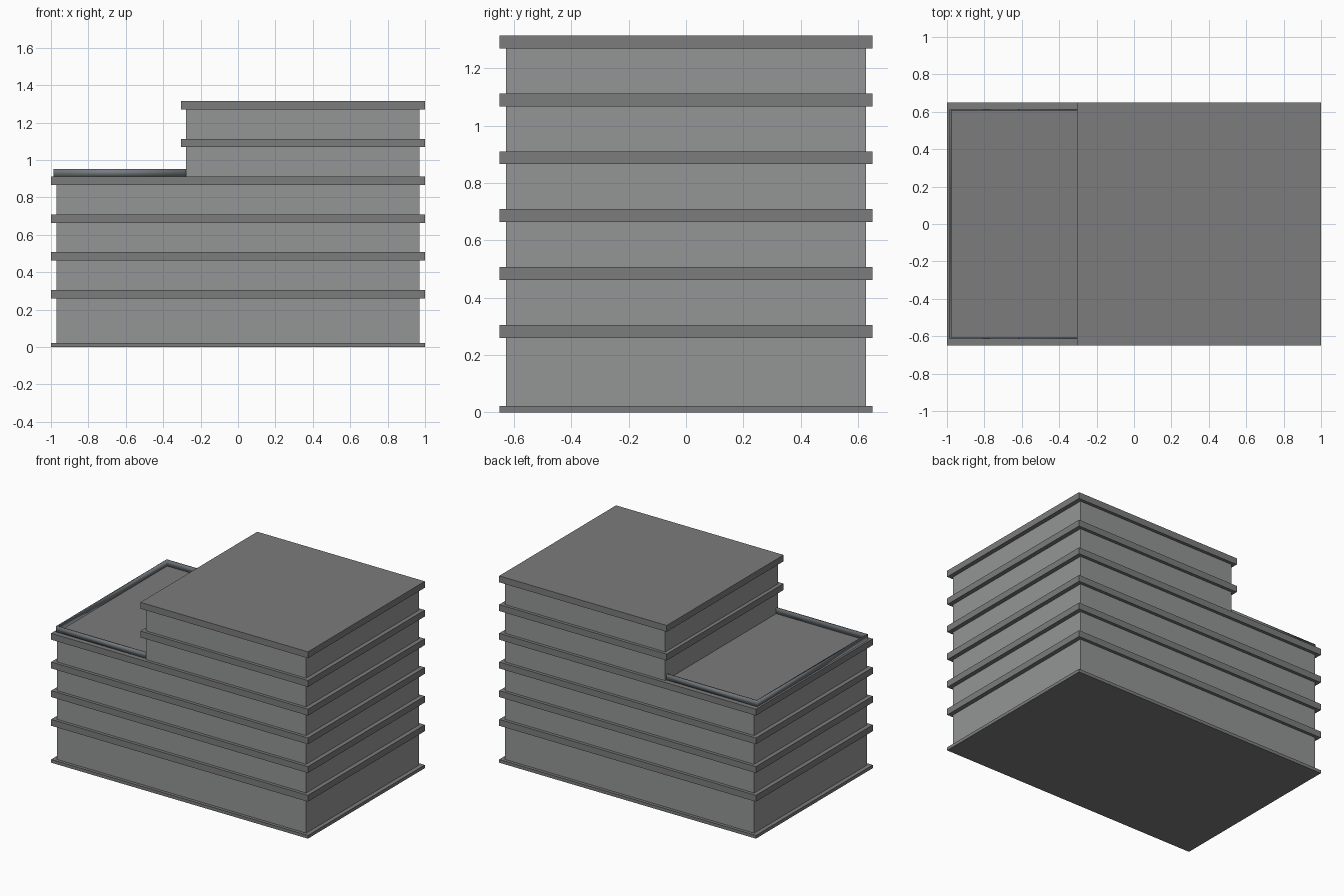
import bpy
import bmesh

if "Cube" in bpy.data.objects:
    bpy.data.objects.remove(bpy.data.objects["Cube"])


def material(name, color):
    m = bpy.data.materials.new(name)
    m.diffuse_color = (*color, 1)
    m.use_nodes = True
    m.node_tree.nodes["Principled BSDF"].inputs["Base Color"].default_value = m.diffuse_color
    return m


WALL = material("wall_grey", (0.295, 0.305, 0.3))
SLAB = material("slab_grey", (0.2, 0.2, 0.2))
PARAPET = material("parapet_grey", (0.18, 0.2, 0.215))


def box(name, x0, x1, half_y, z0, z1, mat):
    bpy.ops.mesh.primitive_cube_add(size=1, location=((x0 + x1) / 2, 0, (z0 + z1) / 2))
    ob = bpy.context.object
    ob.name = name
    ob.scale = (x1 - x0, 2 * half_y, z1 - z0)
    bpy.ops.object.transform_apply(location=False, rotation=False, scale=True)
    ob.data.materials.append(mat)


PITCH, SLAB_T = 0.202, 0.045
WALL_Y, SLAB_Y = 0.628, 0.65

# Ground plinth
box("base_slab", -1, 1, SLAB_Y, 0, 0.0225, SLAB)

# Six storeys: four full-width, two set back on the left
wall_bottom = 0.0225
for i in range(6):
    full = i < 4
    z = 0.26 + PITCH * i
    box(f"storey_wall_{i + 1}", -0.97 if full else -0.278, 0.97, WALL_Y, wall_bottom, z, WALL)
    box(f"floor_slab_{i + 1}", -1 if full else -0.305, 1, SLAB_Y, z, z + SLAB_T, SLAB)
    wall_bottom = z + SLAB_T

# Thin U-shaped parapet around the roof terrace, softly shaded
TERRACE_Z, PARAPET_H, T = 0.911, 0.041, 0.01
X0, X1, Y = -0.986, -0.275, 0.616
outline = [(X1, -Y), (X1, -Y + T), (X0 + T, -Y + T), (X0 + T, Y - T),
           (X1, Y - T), (X1, Y), (X0, Y), (X0, -Y)]
bm = bmesh.new()
face = bm.faces.new([bm.verts.new((x, y, TERRACE_Z)) for x, y in outline])
top = bmesh.ops.extrude_face_region(bm, geom=[face])
bmesh.ops.translate(bm, vec=(0, 0, PARAPET_H),
                    verts=[v for v in top["geom"] if isinstance(v, bmesh.types.BMVert)])
bmesh.ops.recalc_face_normals(bm, faces=bm.faces)
for f in bm.faces:
    f.smooth = True
mesh = bpy.data.meshes.new("terrace_parapet")
bm.to_mesh(mesh)
bm.free()
mesh.materials.append(PARAPET)
bpy.context.collection.objects.link(bpy.data.objects.new("terrace_parapet", mesh))
